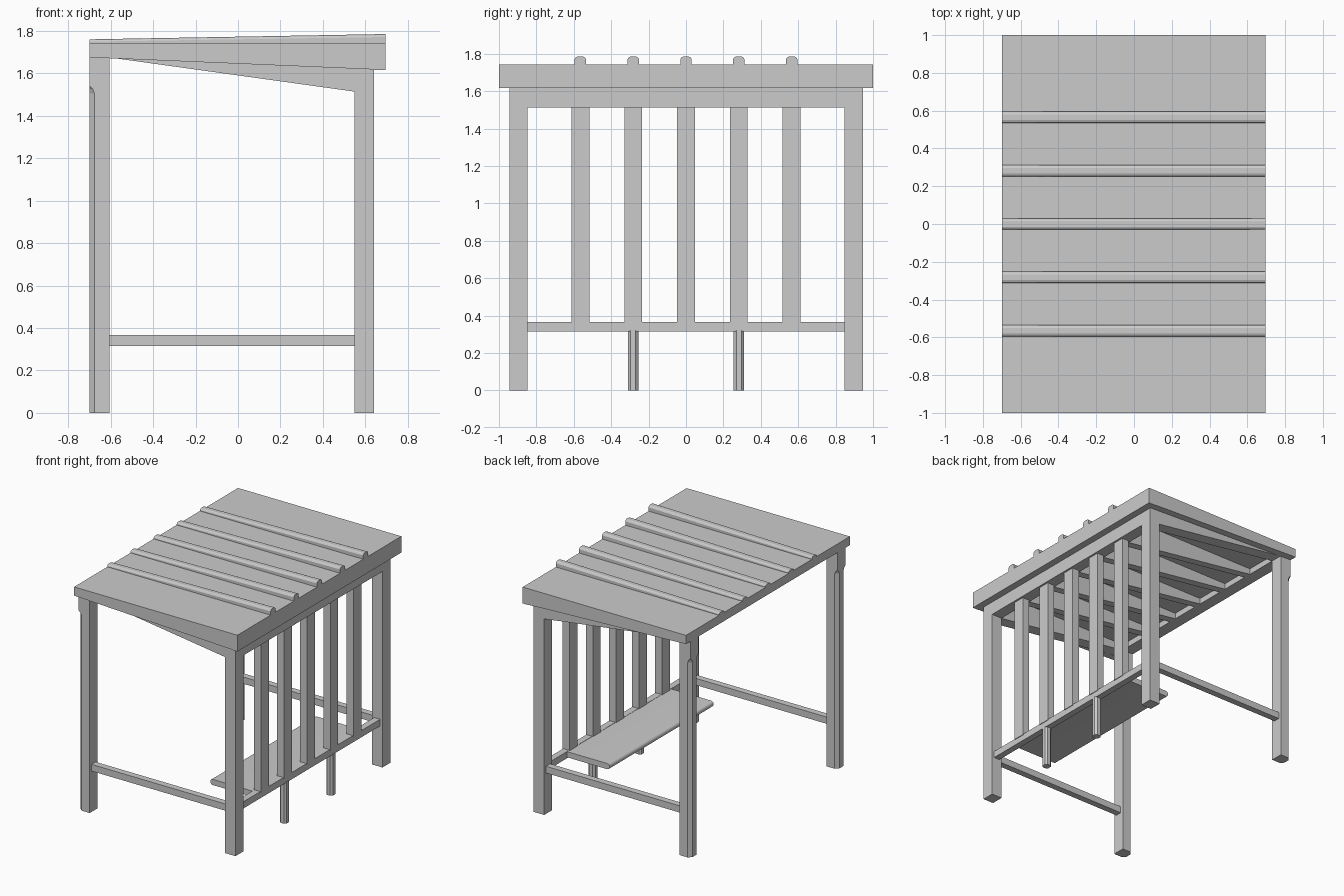
import bpy, math

if "Cube" in bpy.data.objects:
    bpy.data.objects.remove(bpy.data.objects["Cube"])


def mesh(name, verts, faces):
    me = bpy.data.meshes.new(name)
    me.from_pydata(verts, [], faces)
    ob = bpy.data.objects.new(name, me)
    bpy.context.collection.objects.link(ob)
    return ob


def loft(name, rings):
    """Join equal-sized closed rings and cap both ends."""
    n = len(rings[0])
    verts = [p for r in rings for p in r]
    faces = [(k * n + i, k * n + (i + 1) % n, (k + 1) * n + (i + 1) % n, (k + 1) * n + i)
             for k in range(len(rings) - 1) for i in range(n)]
    faces += [tuple(range(n))[::-1], tuple(range(len(verts) - n, len(verts)))]
    ob = mesh(name, verts, faces)
    import bmesh
    bm = bmesh.new()
    bm.from_mesh(ob.data)
    bmesh.ops.recalc_face_normals(bm, faces=bm.faces)
    bm.to_mesh(ob.data)
    bm.free()
    return ob


def prism_y(name, xz, y0, y1):
    return loft(name, [[(x, y, z) for x, z in xz] for y in (y0, y1)])


def box(name, x0, x1, y0, y1, z0, z1):
    return prism_y(name, [(x0, z0), (x1, z0), (x1, z1), (x0, z1)], y0, y1)


XL, XR = -0.7, 0.695      # roof extent
TOP = 1.742               # roof surface
SLATS = [-0.565, -0.282, 0.0, 0.282, 0.565]


def tall_edge(x):         # underside line of the sloping rafters
    return 1.675 + (x + 0.605) / 1.155 * (1.513 - 1.675)


# Roof sheet, deep fascia and tapered gable boards
box("roof_sheet", XL, XR, -1, 1, 1.72, TOP)
box("high_fascia", 0.64, XR, -1, 1, 1.616, TOP - 0.001)
for s, side in ((-1, "front"), (1, "back")):
    prism_y(side + "_gable_board",
            [(XL, 1.675), (XR, 1.616), (XR, TOP), (XL, TOP)],
            *sorted((s * 0.945, s * 1.0)))

# Rounded roof battens, growing taller toward the high fascia
for i, y in enumerate(SLATS):
    rings = []
    for x, h in ((XL, 0.018), (XR, 0.043)):
        c = min(0.014, h * 0.6)
        prof = [(-0.03, -0.005), (-0.03, h - c), (-0.025, h - c * 0.35), (-0.015, h),
                (0.015, h), (0.025, h - c * 0.35), (0.03, h - c), (0.03, -0.005)]
        rings.append([(x, y + py, TOP + pz) for py, pz in prof])
    loft("roof_batten_%d" % (i + 1), rings)

# Cross beams carrying the roof
box("open_side_beam", XL, -0.605, -0.945, 0.945, 1.675, 1.725)
box("slatted_side_beam", 0.55, 0.64, -0.945, 0.945, 1.513, 1.725)

# Tapered rafters
for i, (y, w) in enumerate([(-0.897, 0.095)] + [(y, 0.06) for y in SLATS] + [(0.897, 0.095)]):
    prism_y("rafter_%d" % (i + 1),
            [(-0.61, tall_edge(-0.605)), (0.555, 1.513), (0.555, 1.725), (-0.61, 1.725)],
            y - w / 2, y + w / 2)

# Corner posts; those on the open side have stopped chamfers on the outer corners
for s, side in ((-1, "front"), (1, "back")):
    a, b = sorted((s * 0.848, s * 0.945))
    box(side + "_slatted_side_post", 0.55, 0.64, a, b, 0, 1.6)

    def section(z, c):
        return [(XL + c, a, z), (-0.605, a, z), (-0.605, b, z),
                (XL + c, b, z), (XL, b - c, z), (XL, a + c, z)]
    loft(side + "_open_side_post",
         [section(0, 0.024), section(1.505, 0.024), section(1.525, 0.016),
          section(1.54, 0.0005), section(1.69, 0.0005)])
    # Low side rail
    box(side + "_rail", -0.615, 0.56, s * 0.897 - 0.025, s * 0.897 + 0.025, 0.315, 0.367)

# Slatted wall with its bottom rail
box("bottom_rail", 0.57, 0.62, -0.86, 0.86, 0.315, 0.367)
for i, y in enumerate(SLATS):
    box("wall_slat_%d" % (i + 1), 0.565, 0.625, y - 0.048, y + 0.048, 0.36, 1.53)

# Bench seat with a rounded front edge
r = 0.022
nose = [(0.23 - r * math.sin(t), 0.343 + r * math.cos(t))
        for t in [math.pi * k / 10 for k in range(11)]]
seat = prism_y("bench_seat", nose + [(0.575, 0.321), (0.575, 0.365)], -0.635, 0.635)
bpy.context.view_layer.objects.active = seat
seat.select_set(True)
bpy.ops.object.shade_smooth_by_angle(angle=math.radians(30))

# Chamfered bench legs
for y, side in ((-0.283, "front"), (0.283, "back")):
    w, c = 0.028, 0.014
    pts = [(-w, -c), (-c, -w), (c, -w), (w, -c), (w, c), (c, w), (-c, w), (-w, c)]
    loft(side + "_bench_leg",
         [[(0.595 + px, y + py, z) for px, py in pts] for z in (0, 0.32)])
